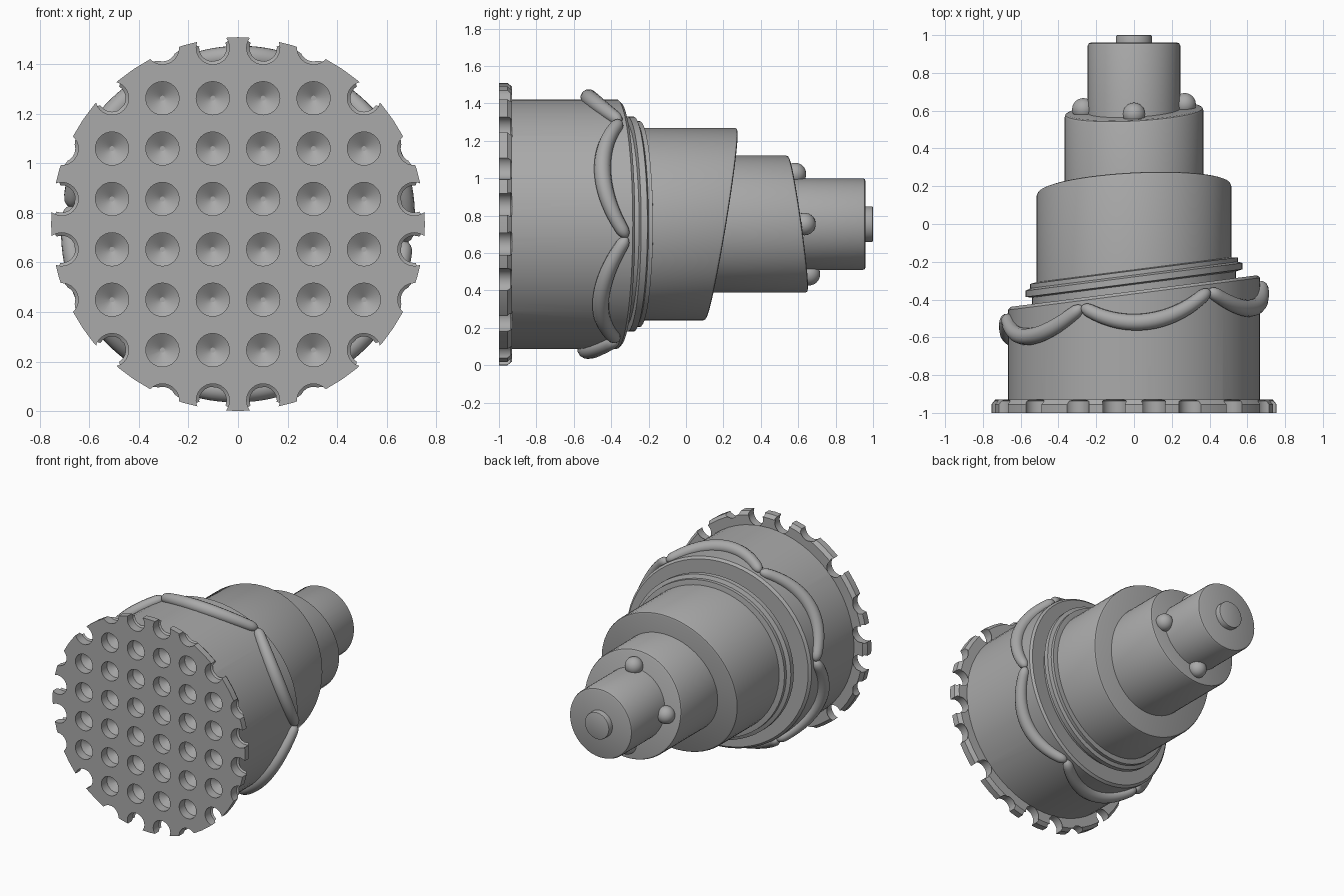
import bpy, bmesh, math
from mathutils import Vector, Matrix

old = bpy.data.objects.get("Cube")
if old:
    bpy.data.objects.remove(old)

CZ = 0.755      # height of the lying axis, which runs along y
SEGS = 64

grey = bpy.data.materials.new("plain_grey")
grey.use_nodes = True
colour = (0.4, 0.4, 0.4, 1)
grey.diffuse_color = colour
grey.node_tree.nodes["Principled BSDF"].inputs["Base Color"].default_value = colour


def finish(obj, angle=30):
    if not obj.data.materials:
        obj.data.materials.append(grey)
    bpy.ops.object.select_all(action='DESELECT')
    obj.select_set(True)
    bpy.context.view_layer.objects.active = obj
    bpy.ops.object.shade_smooth_by_angle(angle=math.radians(angle))


def add_mesh(name, bm):
    bmesh.ops.recalc_face_normals(bm, faces=bm.faces)
    mesh = bpy.data.meshes.new(name)
    bm.to_mesh(mesh)
    bm.free()
    obj = bpy.data.objects.new(name, mesh)
    bpy.context.collection.objects.link(obj)
    return obj


def add_rings(bm, rings, cx=0, cz=CZ, segs=SEGS):
    """Capped tube of (radius, y, tilt) rings; tilt = (slope in x, slope in z)."""
    loops = []
    for r, y, (sx, sz) in rings:
        loop = []
        for i in range(segs):
            a = math.tau * i / segs
            dx, dz = r * math.cos(a), r * math.sin(a)
            loop.append(bm.verts.new((cx + dx, y + sx * dx + sz * dz, cz + dz)))
        loops.append(loop)
    for a, b in zip(loops, loops[1:]):
        for i in range(segs):
            j = (i + 1) % segs
            bm.faces.new((a[i], a[j], b[j], b[i]))
    bm.faces.new(loops[0])
    bm.faces.new(loops[-1])


def turned(name, rings):
    bm = bmesh.new()
    add_rings(bm, rings)
    return add_mesh(name, bm)


FLAT = (0, 0)
TILT1, TILT2, TILT3 = (0.128, 0), (0.05, 0.165), (0.05, -0.14)
TOP1 = -0.355

# Board and bottom tier in one piece, with drilled cups
base = turned("board_and_bottom_tier", [
    (0.755, -1, FLAT), (0.755, -0.955, FLAT), (0.735, -0.93, FLAT),
    (0.667, -0.93, FLAT), (0.667, TOP1 - 0.015, TILT1), (0.652, TOP1, TILT1)])
bm = bmesh.new()
STEP, HOLE = 0.2035, 0.067
for i in range(8):
    for k in range(8):
        x, z = (i - 3.5) * STEP, (k - 3.5) * STEP
        if math.hypot(x, z) < 0.81:
            add_rings(bm, [(HOLE, -1.05, FLAT), (HOLE, -0.938, FLAT),
                           (0.01, -0.9, FLAT)], x, CZ + z, 32)
cutter = add_mesh("cup_cutter", bm)
cutter.hide_render = True
base.data.materials.append(grey)
mod = base.modifiers.new("cups", 'BOOLEAN')
mod.operation, mod.solver, mod.object = 'DIFFERENCE', 'EXACT', cutter
bpy.context.view_layer.objects.active = base
base.select_set(True)
bpy.ops.object.modifier_apply(modifier=mod.name)
bpy.data.objects.remove(cutter)
finish(base)

# Stepped moulding between the first two tiers
finish(turned("stepped_moulding", [(r, TOP1 + d, TILT1) for r, d in (
    (0.54, -0.02), (0.54, 0.035), (0.575, 0.042), (0.575, 0.075),
    (0.55, 0.085), (0.55, 0.108), (0.5, 0.115))]))

# Upper tiers with slanted tops
for name, r, start, end, tilt in (("second_tier", 0.515, -0.37, 0.19, TILT2),
                                  ("third_tier", 0.367, 0.05, 0.6, TILT3),
                                  ("top_tier", 0.245, 0.5, 0.96, FLAT),
                                  ("end_knob", 0.095, 0.94, 1.0, FLAT)):
    e = 0.015 if r > 0.1 else 0.006
    finish(turned(name, [(r, start, FLAT), (r, end - e, tilt),
                         (r - e * 0.3, end - e * 0.3, tilt), (r - e, end, tilt)]))

# Four balls round the top tier
bm = bmesh.new()
for q in range(4):
    a = q * math.pi / 2
    dx, dz = 0.268 * math.cos(a), 0.268 * math.sin(a)
    y = 0.6 + TILT3[0] * dx + TILT3[1] * dz + 0.02
    bmesh.ops.create_uvsphere(bm, u_segments=24, v_segments=16, radius=0.06,
                              matrix=Matrix.Translation((dx, y, CZ + dz)))
finish(add_mesh("pearls", bm), 60)

# Six sagging garlands round the bottom tier
curve = bpy.data.curves.new("garlands", 'CURVE')
curve.dimensions = '3D'
curve.bevel_depth = 0.045
curve.bevel_resolution = 4
curve.use_fill_caps = True
N = 32
for s in range(6):
    spline = curve.splines.new('POLY')
    spline.points.add(N)
    for i, p in enumerate(spline.points):
        t = 0.5 - 0.5 * math.cos(math.pi * i / N)
        a = math.radians(-6 + 60 * (s + t))
        x, z = 0.677 * math.cos(a), 0.677 * math.sin(a)
        y = TOP1 + TILT1[0] * x - 0.045 - 0.5 * t * (1 - t)
        p.co = (x, y, CZ + z, 1)
        d = min(t, 1 - t)
        tip = math.sqrt(max(0.0, 1 - (1 - min(1, d / 0.06)) ** 2))
        p.radius = max(0.05, tip * (0.75 + 0.25 * math.sin(math.pi * t)))
garland = bpy.data.objects.new("garlands", curve)
bpy.context.collection.objects.link(garland)
bpy.ops.object.select_all(action='DESELECT')
garland.select_set(True)
bpy.context.view_layer.objects.active = garland
bpy.ops.object.convert(target='MESH')
finish(bpy.context.view_layer.objects.active, 60)
